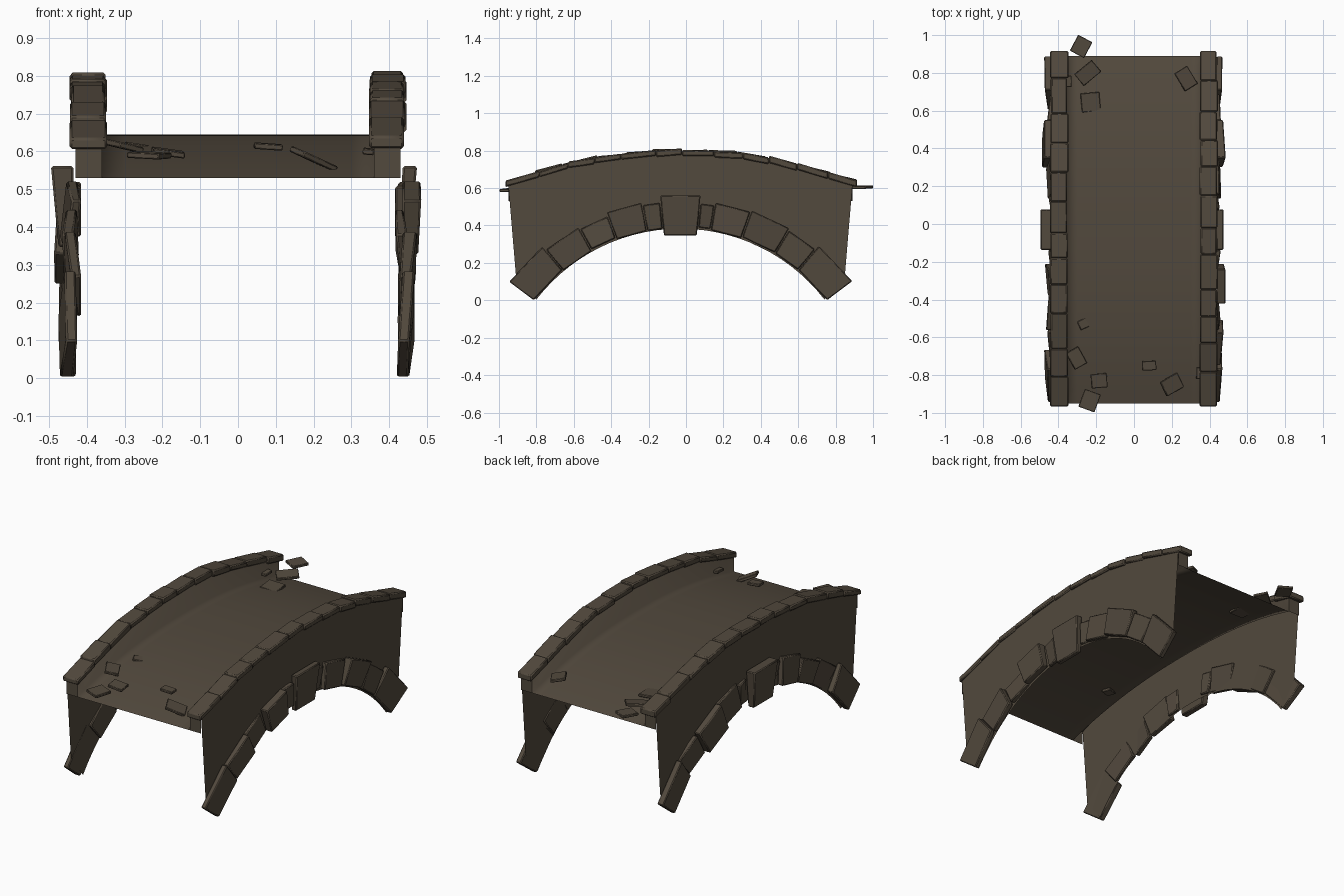
import bpy, bmesh, math, random
from mathutils import Matrix, Euler

if "Cube" in bpy.data.objects:
    bpy.data.objects.remove(bpy.data.objects["Cube"])

random.seed(4)
CY = -0.03                      # bridge centre along y
stone = bpy.data.materials.new("dark brown stone")
stone.diffuse_color = (0.085, 0.067, 0.047, 1)
stone.use_nodes = True
stone.node_tree.nodes["Principled BSDF"].inputs["Base Color"].default_value = stone.diffuse_color


def top_z(y):
    """Parapet top: shallow circular arc."""
    half, low, high = 0.92, 0.617, 0.787
    s = high - low
    r = (half * half + s * s) / (2 * s)
    return high - r + math.sqrt(r * r - (y - CY) ** 2)


def deck_z(y):
    """Road surface, dropping faster towards the ends."""
    return 0.53 + 0.115 * (1 - min(1, abs(y - CY) / 0.92) ** 2.3)


def arch(deg, r):
    """Point (y, z) on the arch ring."""
    a = math.radians(deg)
    return CY + r * math.sin(a), -0.589 + r * math.cos(a)


def finish(name, bm, bevel=0, angle=30):
    bmesh.ops.recalc_face_normals(bm, faces=bm.faces)
    me = bpy.data.meshes.new(name)
    bm.to_mesh(me)
    bm.free()
    ob = bpy.data.objects.new(name, me)
    bpy.context.collection.objects.link(ob)
    me.materials.append(stone)
    if bevel:
        m = ob.modifiers.new("worn edges", 'BEVEL')
        m.width, m.segments = bevel, 1
    bpy.ops.object.select_all(action='DESELECT')
    ob.select_set(True)
    bpy.context.view_layer.objects.active = ob
    bpy.ops.object.shade_smooth_by_angle(angle=math.radians(angle))
    return ob


def sheet(name, rows, angle=30):
    """Skin a list of point rows into one thin surface."""
    bm = bmesh.new()
    vs = [[bm.verts.new(p) for p in row] for row in rows]
    for a, b in zip(vs, vs[1:]):
        for i in range(len(a) - 1):
            bm.faces.new((a[i], a[i + 1], b[i + 1], b[i]))
    return finish(name, bm, 0, angle)


def add_block(bm, inner, outer):
    """Six-sided block between two matching quads."""
    a = [bm.verts.new(p) for p in inner]
    b = [bm.verts.new(p) for p in outer]
    bm.faces.new(a)
    bm.faces.new(b[::-1])
    for i in range(4):
        j = (i + 1) % 4
        bm.faces.new((a[j], a[i], b[i], b[j]))


N = 28
S = [-1 + 2 * i / N for i in range(N + 1)]

# Road deck flowing softly up into the inner parapet faces, one curved sheet
rows = []
for s in S:
    y = CY + 0.92 * s
    d, t = deck_z(y), top_z(y)
    half = [(0.30, d), (0.36, d), (0.36, t), (0.43, t)]
    rows.append([(-x, y, z) for x, z in half[::-1]] + [(x, y, z) for x, z in half])
sheet("deck_and_parapet", rows, 180)

# Arch stones: boundary angles, outer radius
ANG = [-53.2, -40, -29, -20.5, -10.5, -5.5, 5.5, 9.5, 19.5, 31, 40, 53.2]
RAD = [1.145, 1.12, 1.107, 1.13, 1.115, 1.155, 1.11, 1.125, 1.135, 1.122, 1.15]
# how far each stone sticks out on the right and left walls
OUT = {1: [.468, .474, .458, .485, .46, .474, .455, .462, .486, .46, .468],
       -1: [.476, .46, .466, .472, .455, .495, .455, .466, .487, .46, .476]}

for side, word in ((1, "right"), (-1, "left")):
    # Spandrel wall with arched lower edge
    rows = [[(side * 0.43, CY - 0.92, 0.617), (side * 0.43, CY - 0.88, 0.14)]]
    for s in S:
        y = CY + 0.92 * s
        yb, zb = arch(52.4 * s, 0.972)
        rows.append([(side * 0.43, y, top_z(y)), (side * 0.43, yb, zb)])
    rows.append([(side * 0.43, CY + 0.92, 0.617), (side * 0.43, CY + 0.88, 0.14)])
    sheet(word + "_wall", rows)

    # Parapet end faces
    for e, end in ((-1, "front"), (1, "back")):
        y = CY + e * 0.92
        sheet(word + "_parapet_" + end, [[(side * x, y, 0.53), (side * x, y, 0.617)] for x in (0.36, 0.43)])

    # Ring of arch stones, each slightly tilted
    bm = bmesh.new()
    for k, ro in enumerate(RAD):
        key = k == 5
        ri = 0.94 if key else 0.978 + random.uniform(-0.004, 0.008)
        if k in (0, 10):
            ri = 0.982
        quad = [arch(ANG[k] + .15, ri), arch(ANG[k + 1] - .15, ri),
                arch(ANG[k + 1] - .15, ro), arch(ANG[k] + .15, ro)]
        t, u = random.uniform(-.009, .009), random.uniform(-.009, .009)
        if key:
            t, u = 0, -0.01     # keystone leans out at the top
        tilt = [t + u, u - t, -t - u, t - u]
        base = OUT[side][k] - max(tilt)
        inner = [max(0.415, min(0.436, base - 0.03 + d)) for d in tilt]
        add_block(bm, [(side * x, y, z) for (y, z), x in zip(quad, inner)],
                  [(side * (base + d), y, z) for (y, z), d in zip(quad, tilt)])
    finish(word + "_arch_stones", bm, 0.005, 50)

    # Coping stones along the parapet
    bm = bmesh.new()
    n = 12
    cuts = [-0.965] + [-0.96 + 1.87 * i / n + random.uniform(-.025, .025) for i in range(1, n)] + [0.915]
    for y0, y1 in zip(cuts, cuts[1:]):
        h, w0, w1 = (random.uniform(a, b) for a, b in ((.016, .026), (.346, .354), (.436, .446)))
        t = random.uniform(-.005, .005)
        c0, c1 = (max(-.95, min(.89, y)) for y in (y0, y1))
        a, b = top_z(c0), top_z(c1)
        quad = [(y0, a - .013 + t), (y1, b - .013 - t), (y1, b + h - t), (y0, a + h + t)]
        add_block(bm, [(side * w0, y, z) for y, z in quad], [(side * w1, y, z) for y, z in quad])
    finish(word + "_coping_stones", bm, 0.006, 50)

# Loose flat stones on the deck: x, y, z, width, length, turn, tilt
LOOSE = [(-.235, -.935, .59, .09, .10, -20, 3), (-.185, -.83, .597, .085, .075, 5, 8),
         (.08, -.75, .613, .075, .05, 3, 4), (.20, -.85, .58, .11, .085, 30, 22),
         (-.305, -.71, .615, .075, .10, 30, 12), (-.26, -.525, .612, .07, .05, 25, 8),
         (.345, -.79, .60, .03, .06, 0, 5), (-.28, .94, .605, .085, .095, -28, 2),
         (-.245, .80, .60, .08, .12, -50, 8), (.275, .77, .60, .08, .11, 32, 10),
         (-.23, .645, .592, .10, .10, 5, 4), (-.345, .755, .60, .03, .06, 0, 4)]
bm = bmesh.new()
for x, y, z, w, l, turn, tilt in LOOSE:
    m = (Matrix.Translation((x, y, z)) @ Euler((math.radians(tilt / 2), math.radians(tilt), math.radians(turn))).to_matrix().to_4x4()
         @ Matrix.Diagonal((w, l, 0.016, 1)))
    bmesh.ops.create_cube(bm, size=1, matrix=m)
finish("loose_stones", bm, 0.003)
